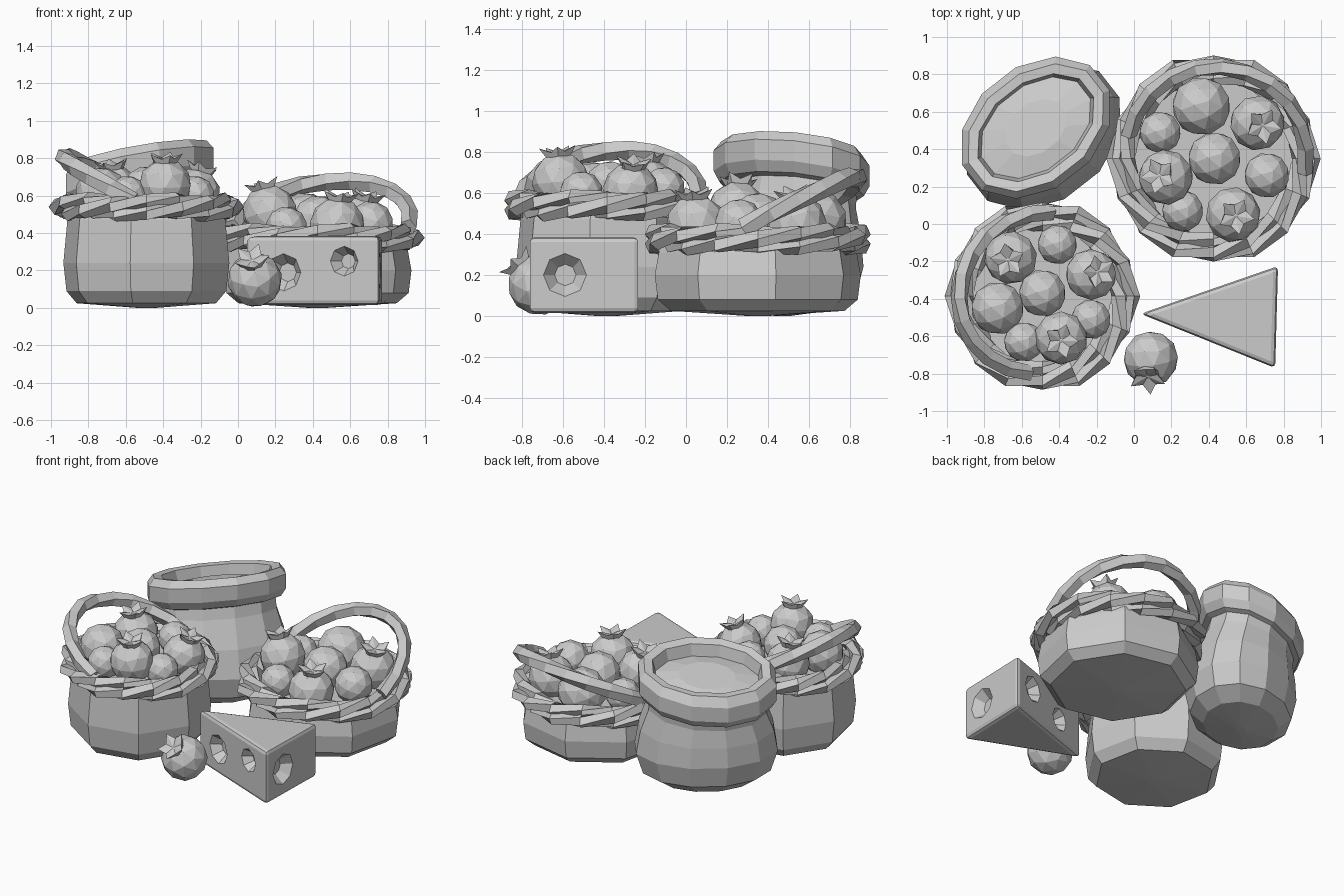
import bpy, bmesh
from math import sin, cos, pi, radians
from mathutils import Vector, Matrix

if "Cube" in bpy.data.objects:
    bpy.data.objects.remove(bpy.data.objects["Cube"])


def finish(name, bm):
    bmesh.ops.recalc_face_normals(bm, faces=bm.faces)
    me = bpy.data.meshes.new(name)
    bm.to_mesh(me)
    bm.free()
    ob = bpy.data.objects.new(name, me)
    bpy.context.collection.objects.link(ob)
    return ob


def skin(name, rings, loop=False, caps=True):
    """Bridge equal-sized rings of points; optionally close end to start."""
    bm = bmesh.new()
    vs = [[bm.verts.new(p) for p in r] for r in rings]
    n = len(vs[0])
    for i in range(len(vs) if loop else len(vs) - 1):
        a, b = vs[i], vs[(i + 1) % len(vs)]
        for j in range(n):
            k = (j + 1) % n
            bm.faces.new((a[j], a[k], b[k], b[j]))
    if caps and not loop:
        for r in (vs[0], vs[-1]):
            bmesh.ops.poke(bm, faces=[bm.faces.new(r)])
    return finish(name, bm)


def circle(c, r, z, n, rot):
    return [(c[0] + r * cos(2 * pi * i / n + rot), c[1] + r * sin(2 * pi * i / n + rot), z)
            for i in range(n)]


def berry(name, x, y, z, r, tip=None):
    bm = bmesh.new()
    bmesh.ops.create_icosphere(bm, subdivisions=2, radius=r * 1.02)
    if tip:
        # Star-shaped crown of pointed sepals
        base, edge = [], []
        for i in range(10):
            a = 2 * pi * i / 10
            out, up = (0.68, 1.22) if i % 2 == 0 else (0.42, 1.04)
            base.append(bm.verts.new((0.42 * r * cos(a), 0.42 * r * sin(a), 0.84 * r)))
            edge.append(bm.verts.new((out * r * cos(a), out * r * sin(a), up * r)))
        mid = bm.verts.new((0, 0, 0.98 * r))
        for i in range(10):
            j = (i + 1) % 10
            bm.faces.new((base[i], base[j], edge[j], edge[i]))
            bm.faces.new((edge[i], edge[j], mid))
    q = Vector(tip or (0.3, 0.2, 1)).to_track_quat('Z', 'Y')
    bm.transform(Matrix.Translation((x, y, z)) @ q.to_matrix().to_4x4())
    finish(name, bm)


def basket(name, c, body, fill_z, rim_r, rim_z, rot, handle):
    # Octagonal tub with a closed top under the fruit
    rings = [circle(c, 0.05, 0.0, 8, rot)] + [circle(c, r, z, 8, rot) for z, r in body]
    rings.append(circle(c, body[-1][1] * 0.97, fill_z, 8, rot))
    skin(name + "_body", rings)
    # Rim: three strands twisted round each other
    for s in range(3):
        rings, n = [], 16
        for i in range(n):
            t = 2 * pi * i / n
            w = 2 * t + s * 2 * pi / 3
            rr, zz = rim_r + 0.042 * cos(w), rim_z + 0.036 * sin(w)
            ring = []
            for k in range(5):
                a = w + k * 2 * pi / 5
                q = rr + 0.046 * cos(a)
                ring.append((c[0] + q * cos(t), c[1] + q * sin(t), zz + 0.044 * sin(a)))
            rings.append(ring)
        skin(f"{name}_rim_strand_{s + 1}", rings, loop=True)
    # Folded-over handle: half ring swept through u (hinge axis) and v (lean)
    hc, u, v = (Vector(p) for p in handle)
    normal = u.cross(v).normalized()
    rings = []
    for i in range(12):
        t = pi * i / 11
        p = hc + u * cos(t) + v * sin(t)
        out = (u.normalized() * cos(t) + v.normalized() * sin(t)).normalized()
        rings.append([p + out * 0.046 * cos(a + t) + normal * 0.05 * sin(a + t)
                      for a in (2 * pi * k / 5 for k in range(5))])
    skin(name + "_handle", rings)


# Baskets
basket("left_basket", (-0.49, -0.385),
       [(0.025, 0.38), (0.09, 0.435), (0.24, 0.452), (0.47, 0.43)],
       0.52, 0.435, 0.54, radians(-56),
       ((-0.5, -0.37, 0.57), (0.06, 0.43, 0), (-0.43, 0.04, 0.24)))
basket("right_basket", (0.425, 0.35),
       [(0.025, 0.43), (0.08, 0.495), (0.2, 0.51), (0.31, 0.49)],
       0.35, 0.485, 0.375, radians(10),
       ((0.44, 0.38, 0.43), (0.47, -0.1, 0), (0.1, 0.45, 0.25)))

# Fruit: x, y, z, radius, crown direction
fruit = [
    (-0.66, -0.18, 0.62, 0.14, (-0.1, -0.1, 1)), (-0.41, -0.11, 0.62, 0.105, None),
    (-0.23, -0.27, 0.61, 0.135, (0.3, 0.1, 1)), (-0.49, -0.37, 0.63, 0.125, None),
    (-0.73, -0.45, 0.61, 0.14, None), (-0.23, -0.51, 0.6, 0.105, None),
    (-0.59, -0.63, 0.6, 0.105, None), (-0.39, -0.61, 0.655, 0.14, (0, -0.1, 1)),
    (0.36, 0.63, 0.46, 0.155, None), (0.66, 0.54, 0.45, 0.145, (0.2, -0.1, 1)),
    (0.14, 0.49, 0.44, 0.11, None), (0.17, 0.25, 0.51, 0.145, (-0.25, 0.05, 1)),
    (0.43, 0.35, 0.46, 0.14, None), (0.71, 0.26, 0.45, 0.12, None),
    (0.26, 0.07, 0.43, 0.11, None), (0.53, 0.05, 0.445, 0.145, (0.1, -0.05, 1)),
    (0.09, -0.72, 0.15, 0.145, (-0.12, -0.7, 0.75)),
]
for i, f in enumerate(fruit):
    berry(f"berry_{i + 1}", *f)

# Oval sack: z, half length, half width, lean of the mouth
profile = [
    (0.0, 0.04, 0.03, 0), (0.03, 0.30, 0.23, 0), (0.1, 0.41, 0.31, 0),
    (0.24, 0.455, 0.34, 0), (0.4, 0.43, 0.315, 0.3), (0.55, 0.38, 0.27, 0.8),
    (0.61, 0.375, 0.265, 1), (0.62, 0.41, 0.30, 1), (0.67, 0.44, 0.325, 1),
    (0.77, 0.44, 0.325, 1), (0.82, 0.405, 0.285, 1), (0.81, 0.35, 0.235, 1),
    (0.735, 0.33, 0.22, 1), (0.76, 0.18, 0.13, 1)]
rings, ang = [], radians(38)
for z, a, b, k in profile:
    ring = []
    for i in range(12):
        t = 2 * pi * (i + 0.5) / 12
        px, py = a * cos(t) * 1.02, b * sin(t) * 1.02
        x, y = px * cos(ang) - py * sin(ang), px * sin(ang) + py * cos(ang)
        ring.append((-0.485 - 0.04 * k + x, 0.47 + 0.045 * k + y, z + k * (0.22 * x - 0.16 * y)))
    rings.append(ring)
skin("sack", rings)

# Cheese wedge with rounded edges
tri = [(0.035, -0.48), (0.755, -0.77), (0.77, -0.225)]
cheese = skin("cheese_wedge", [[(x, y, z) for x, y in tri] for z in (0.015, 0.385)], caps=False)
bm = bmesh.new()
bm.from_mesh(cheese.data)
bmesh.ops.holes_fill(bm, edges=bm.edges)
bmesh.ops.bevel(bm, geom=bm.edges[:], offset=0.025, segments=2, profile=0.5, affect='EDGES')
bmesh.ops.recalc_face_normals(bm, faces=bm.faces)
bm.to_mesh(cheese.data)
bm.free()

# Cheese holes: side index, position along side, height, radius
bm = bmesh.new()
for side, t, z, r in [(0, 0.29, 0.19, 0.1), (0, 0.74, 0.25, 0.08), (1, 0.33, 0.2, 0.105),
                      (2, 0.24, 0.23, 0.09), (2, 0.66, 0.17, 0.08)]:
    p, q = Vector(tri[side]), Vector(tri[(side + 1) % 3])
    d = (q - p).normalized()
    at, nrm = p.lerp(q, t), Vector((d.y, -d.x, 0))
    m = Matrix.Translation((at.x, at.y, z)) @ nrm.to_track_quat('Z', 'Y').to_matrix().to_4x4()
    bmesh.ops.create_cone(bm, cap_ends=True, segments=8, radius1=r * 0.5, radius2=r * 1.5,
                          depth=0.12, matrix=m)
cutter = finish("hole_cutter", bm)
cutter.hide_render = True
mod = cheese.modifiers.new("holes", 'BOOLEAN')
mod.operation, mod.solver, mod.object = 'DIFFERENCE', 'EXACT', cutter
bpy.context.view_layer.update()
bpy.context.view_layer.objects.active = cheese
bpy.ops.object.modifier_apply(modifier=mod.name)
bpy.data.objects.remove(cutter)
